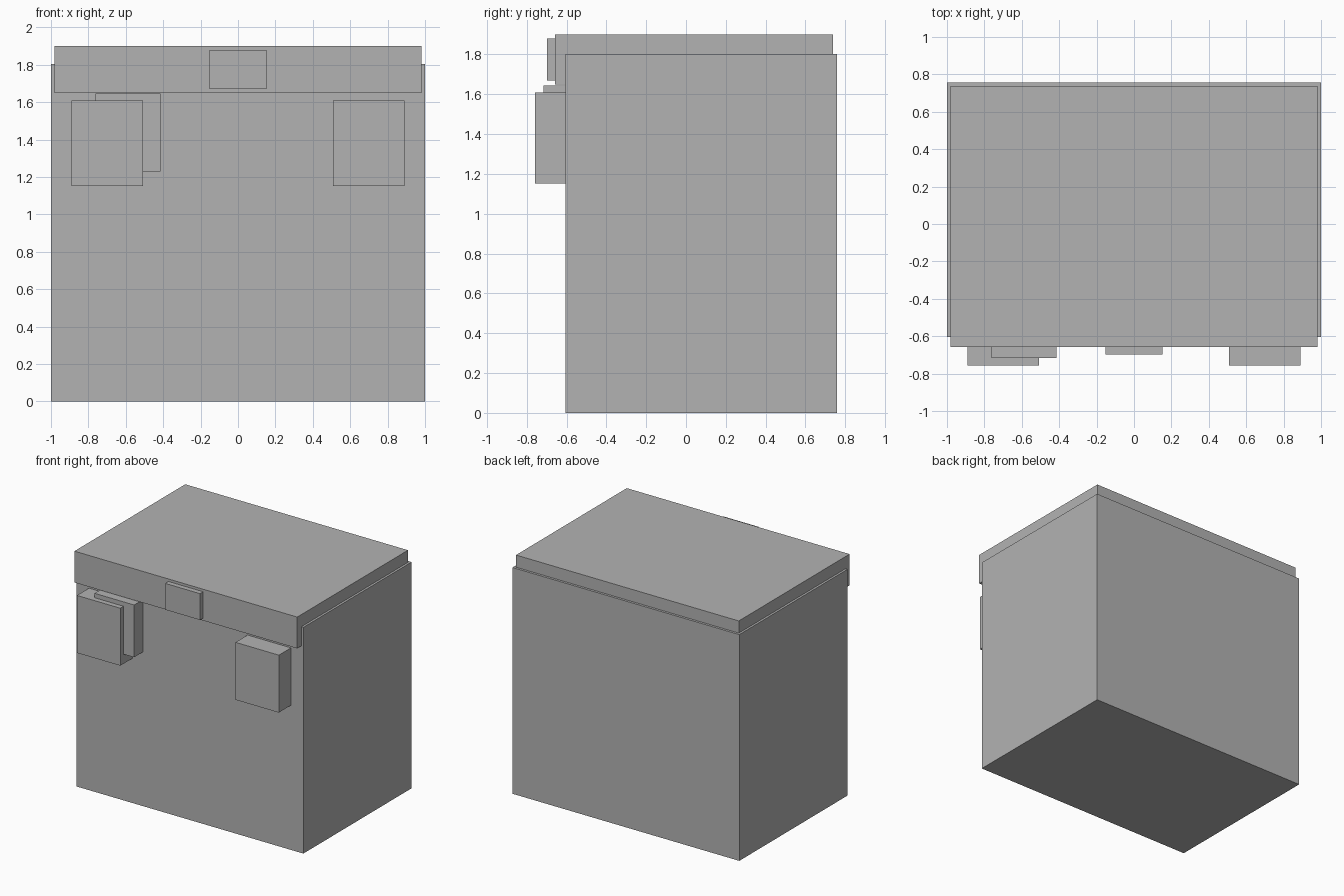
import bpy
import bmesh
from mathutils import Vector

if "Cube" in bpy.data.objects:
    bpy.data.objects.remove(bpy.data.objects["Cube"])

grey = bpy.data.materials.new("plain_grey")
grey.diffuse_color = (0.45, 0.45, 0.45, 1)
grey.use_nodes = True
grey.node_tree.nodes["Principled BSDF"].inputs["Base Color"].default_value = grey.diffuse_color


def box(name, x, y, z):
    """Box spanning the given (min, max) ranges."""
    mesh = bpy.data.meshes.new(name)
    bm = bmesh.new()
    bmesh.ops.create_cube(bm, size=1)
    for v in bm.verts:
        v.co = Vector([lo + (c + 0.5) * (hi - lo)
                       for c, (lo, hi) in zip(v.co, (x, y, z))])
    bm.to_mesh(mesh)
    bm.free()
    mesh.materials.append(grey)
    obj = bpy.data.objects.new(name, mesh)
    bpy.context.collection.objects.link(obj)
    return obj


# Main body
box("body", (-1, 1), (-0.605, 0.757), (0, 1.803))

# Lid with overhanging front lip
box("lid", (-0.982, 0.982), (-0.657, 0.738), (1.65, 1.9))

# Small plate on the lid front
box("lid_plate", (-0.153, 0.153), (-0.697, -0.62), (1.67, 1.88))

# Matching front blocks, left and right
for side, x in (("left", (-0.89, -0.508)), ("right", (0.508, 0.89))):
    box(side + "_front_block", x, (-0.757, -0.58), (1.152, 1.61))

# Offset block behind the left one
box("left_rear_block", (-0.763, -0.415), (-0.716, -0.58), (1.228, 1.645))
